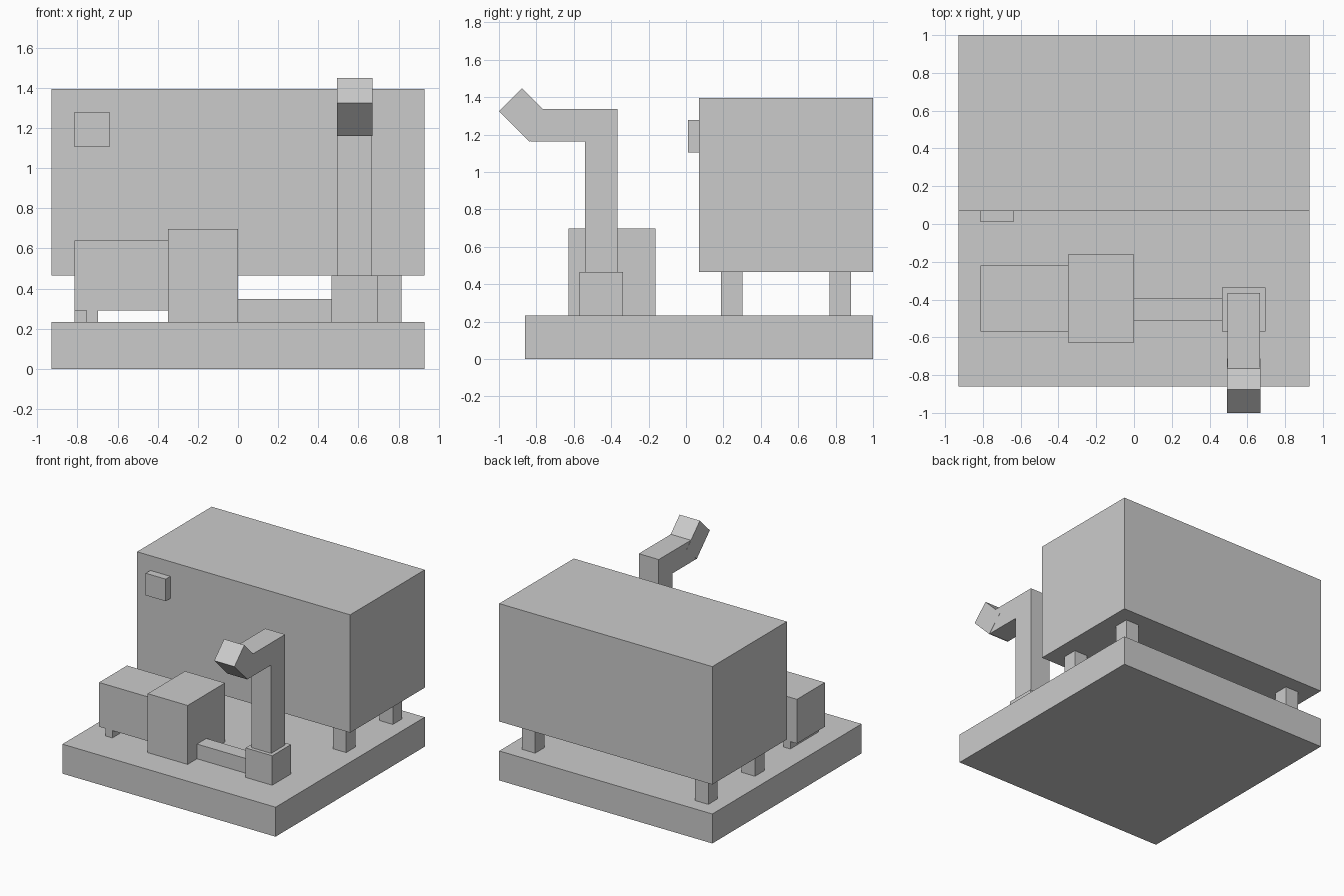
import bpy, bmesh, math
from mathutils import Matrix, Vector

if "Cube" in bpy.data.objects:
    bpy.data.objects.remove(bpy.data.objects["Cube"])

U = 0.0581                      # one modelling unit (the base is 32 x 32 units)
OFFSET = Vector((0, 0.07, 0))   # base centre, so the whole model is centred on y = 0


def box(name, x, y, z, tilt=0.0):
    """Box from (min, max) ranges in units, optionally tilted about its own x axis."""
    lo, hi = Vector((x[0], y[0], z[0])), Vector((x[1], y[1], z[1]))
    bm = bmesh.new()
    bmesh.ops.create_cube(bm, size=1, matrix=Matrix.Diagonal(((hi - lo) * U).to_4d()))
    mesh = bpy.data.meshes.new(name)
    bm.to_mesh(mesh)
    bm.free()
    ob = bpy.data.objects.new(name, mesh)
    ob.location = (lo + hi) / 2 * U + OFFSET
    ob.rotation_euler.x = tilt
    bpy.context.collection.objects.link(ob)
    return ob


# Base slab
box("base", (-16, 16), (-16, 16), (0, 4))

# Tank on four legs, with a small gauge on its front
box("tank", (-16, 16), (0, 16), (8, 24))
for side, x in (("left", -14), ("right", 12)):
    for end, y in (("front", 2), ("back", 12)):
        box(f"{end}_{side}_leg", (x, x + 2), (y, y + 2), (4, 8))
box("gauge", (-14, -11), (-1, 0), (19, 22))

# Motor with its support, pump body and outlet pipe
box("motor", (-14, -6), (-11, -5), (5, 11))
box("motor_support", (-13, -12), (-11, -5), (4, 5))
box("pump", (-6, 0), (-12, -4), (4, 12))
box("pipe", (0, 8), (-10, -8), (4, 6))

# Stand pipe: foot block, column, arm and upturned nozzle
box("column_block", (8, 12), (-11, -7), (4, 8))
box("column", (8.5, 11.5), (-10.5, -7.5), (8, 20))
box("arm", (8.5, 11.5), (-15.5, -7.5), (20, 23))
# nozzle is a hair wider than the arm so the overlapping sides stay clean
box("nozzle", (8.48, 11.52), (-17.95, -13.95), (20.95, 23.95), -math.pi / 4)
